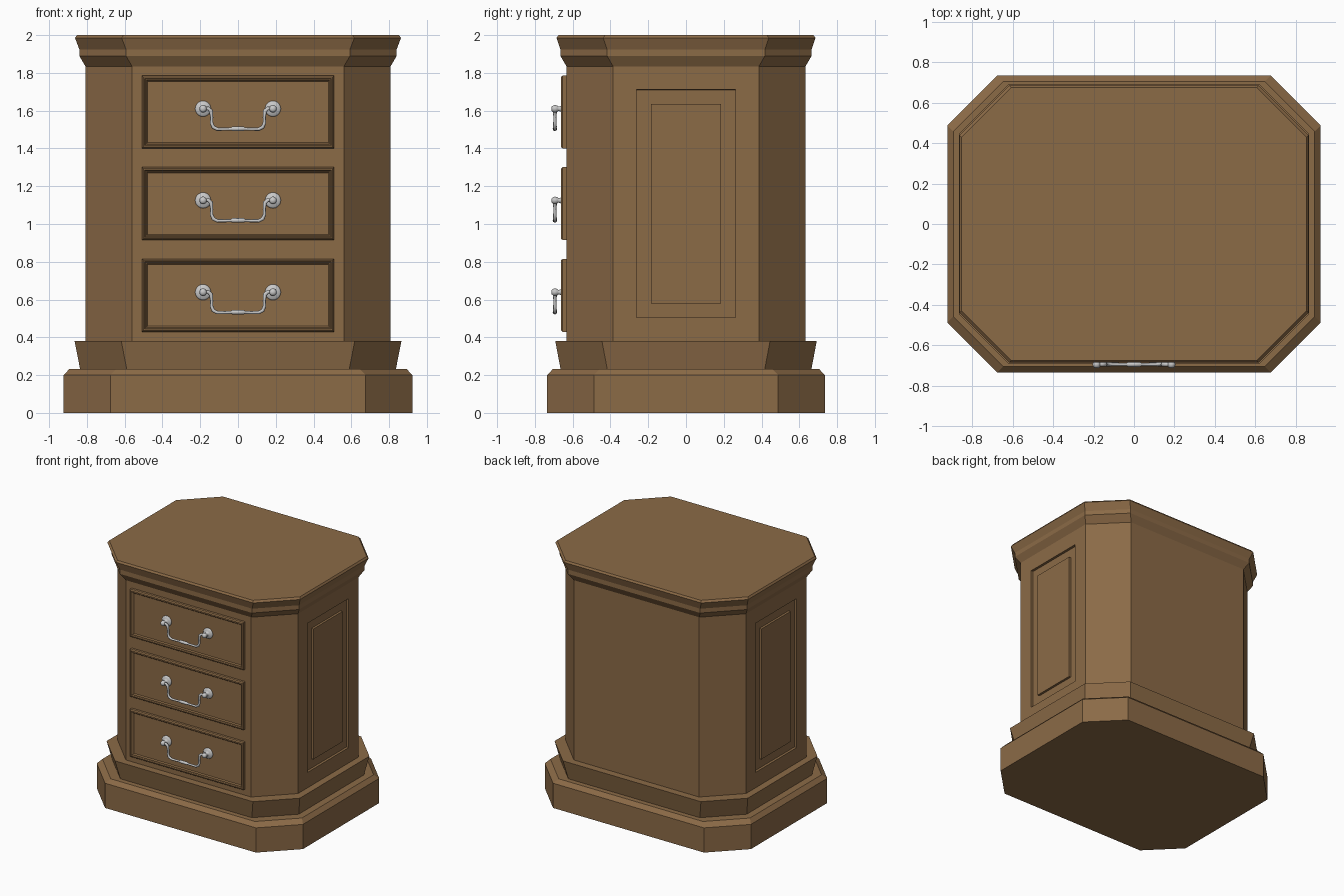
import bpy, bmesh, math
from mathutils import Vector

if "Cube" in bpy.data.objects:
    bpy.data.objects.remove(bpy.data.objects["Cube"])


def material(name, rgb):
    m = bpy.data.materials.new(name)
    m.diffuse_color = (*rgb, 1)
    m.use_nodes = True
    m.node_tree.nodes["Principled BSDF"].inputs["Base Color"].default_value = m.diffuse_color
    return m


WOOD = material("brown wood", (0.26, 0.145, 0.062))
METAL = material("silver metal", (0.58, 0.58, 0.58))


def finish(bm, name, mat, smooth=False):
    bmesh.ops.recalc_face_normals(bm, faces=bm.faces)
    me = bpy.data.meshes.new(name)
    for f in bm.faces:
        f.smooth = smooth
    bm.to_mesh(me)
    bm.free()
    me.materials.append(mat)
    ob = bpy.data.objects.new(name, me)
    bpy.context.collection.objects.link(ob)
    return ob


def inset(bm, face, steps):
    # repeated insets of one face: (thickness, depth outward)
    for t, d in steps:
        bmesh.ops.inset_individual(bm, faces=[face], thickness=t, depth=d,
                                   use_even_offset=True)


def octagon(bm, hx, hy, z, c=0.247):
    pts = [(hx, hy - c), (hx - c, hy), (c - hx, hy), (-hx, hy - c),
           (-hx, c - hy), (c - hx, -hy), (hx - c, -hy), (hx, c - hy)]
    return [bm.verts.new((x, y, z)) for x, y in pts]


# Cabinet: stacked eight-sided rings (half width, half depth, height)
rings = [(0.923, 0.735, 0), (0.923, 0.735, 0.2), (0.893, 0.705, 0.232),
         (0.836, 0.664, 0.232), (0.865, 0.692, 0.38), (0.808, 0.633, 0.38),
         (0.808, 0.633, 1.835), (0.84, 0.665, 1.89), (0.84, 0.665, 1.925),
         (0.863, 0.685, 1.985), (0.853, 0.675, 2.0)]
bm = bmesh.new()
loops = [octagon(bm, *r) for r in rings]
bm.faces.new(loops[0][::-1])
bm.faces.new(loops[-1])
for a, b in zip(loops, loops[1:]):
    for i in range(8):
        j = (i + 1) % 8
        bm.faces.new((a[i], a[j], b[j], b[i]))
bmesh.ops.recalc_face_normals(bm, faces=bm.faces)
bm.normal_update()
# Side panels: sunken channel with a raised field
sides = [f for f in bm.faces if abs(f.normal.x) > 0.99
         and f.calc_center_median().z > 0.8 and f.calc_area() > 0.8]
for f in sides:
    inset(bm, f, [(0.124, 0), (0.0005, -0.02), (0.075, 0), (0.0005, 0.018)])
finish(bm, "cabinet", WOOD)


def drawer(z):
    bm = bmesh.new()
    bmesh.ops.create_cube(bm, size=1)
    for v in bm.verts:
        v.co = Vector((v.co.x * 1.016, -0.638 + v.co.y * 0.03, z + v.co.z * 0.385))
    bm.normal_update()
    front = min(bm.faces, key=lambda f: f.calc_center_median().y)
    inset(bm, front, [(0.007, 0.009), (0.007, 0), (0.005, -0.008),
                      (0.004, 0), (0.007, -0.009)])
    finish(bm, "drawer_front", WOOD)


def knob(x, z):
    # Turned rosette, neck and ball (radius, y)
    prof = [(0.042, -0.64), (0.042, -0.65), (0.036, -0.656), (0.024, -0.658),
            (0.014, -0.664), (0.012, -0.676), (0.017, -0.682), (0.02, -0.693),
            (0.018, -0.703), (0.011, -0.711)]
    n = 20
    bm = bmesh.new()
    rows = [[bm.verts.new((x + r * math.cos(i * math.tau / n), y,
                           z + r * math.sin(i * math.tau / n)))
             for i in range(n)] for r, y in prof]
    for a, b in zip(rows, rows[1:]):
        for i in range(n):
            j = (i + 1) % n
            bm.faces.new((a[i], a[j], b[j], b[i]))
    bm.faces.new(rows[0])
    bm.faces.new(rows[-1])
    finish(bm, "handle_knob", METAL, True)


def bail(z):
    # Drop handle: swept bar with varying thickness (x, drop, radius)
    half = [(0.185, 0, 0.010), (0.158, 0.002, 0.010), (0.143, -0.012, 0.011),
            (0.139, -0.045, 0.008), (0.140, -0.075, 0.009), (0.131, -0.097, 0.010),
            (0.110, -0.108, 0.009), (0.070, -0.108, 0.008), (0.036, -0.107, 0.008),
            (0.030, -0.106, 0.012)]
    pts = [(-x, d, r) for x, d, r in half] + half[::-1]
    cu = bpy.data.curves.new("bail", 'CURVE')
    cu.dimensions = '3D'
    cu.bevel_depth = 1
    cu.bevel_resolution = 2
    cu.use_fill_caps = True
    sp = cu.splines.new('POLY')
    sp.points.add(len(pts) - 1)
    for p, (x, d, r) in zip(sp.points, pts):
        p.co = (x, -0.694, z + d, 1)
        p.radius = r
    tmp = bpy.data.objects.new("bail_curve", cu)
    bpy.context.collection.objects.link(tmp)
    bpy.context.view_layer.update()
    dg = bpy.context.evaluated_depsgraph_get()
    me = bpy.data.meshes.new_from_object(tmp.evaluated_get(dg))
    bpy.data.objects.remove(tmp)
    bm = bmesh.new()
    bm.from_mesh(me)
    finish(bm, "handle_bail", METAL, True)


# Three drawers, each with a drop handle
for zc in (0.622, 1.108, 1.593):
    drawer(zc)
    for s in (-1, 1):
        knob(s * 0.185, zc + 0.017)
    bail(zc + 0.017)
